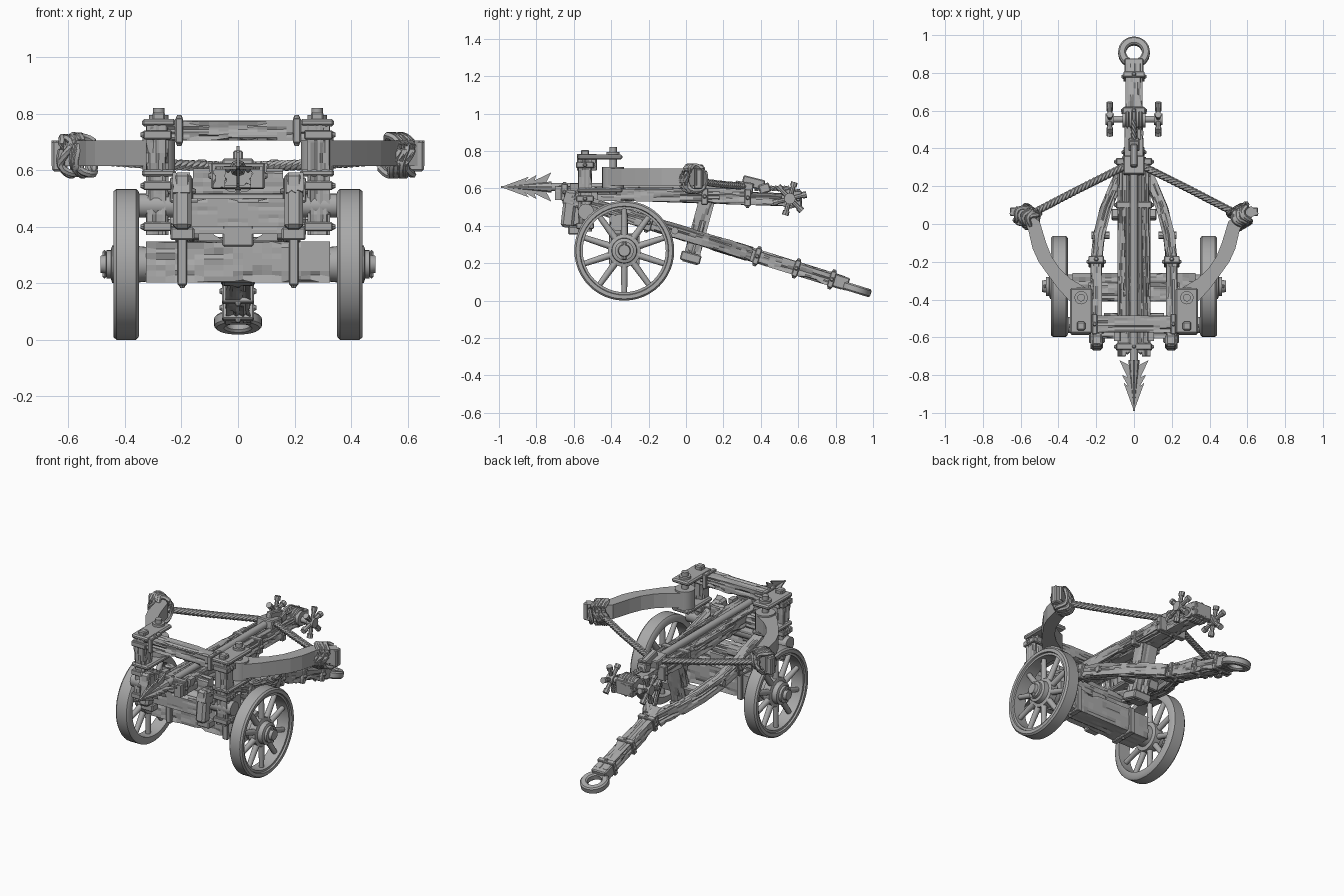
import bpy, bmesh, math, random
from mathutils import Vector as V, Matrix

random.seed(4)
if "Cube" in bpy.data.objects:
    bpy.data.objects.remove(bpy.data.objects["Cube"])

grey = bpy.data.materials.new("plain_grey")
grey.use_nodes = True
COLOUR = (0.4, 0.4, 0.4, 1)
grey.diffuse_color = COLOUR
grey.node_tree.nodes["Principled BSDF"].inputs["Base Color"].default_value = COLOUR
SIDES = ((1, "left"), (-1, "right"))


def finish(name, bm, smooth=False):
    bmesh.ops.recalc_face_normals(bm, faces=bm.faces)
    me = bpy.data.meshes.new(name)
    bm.to_mesh(me)
    bm.free()
    me.materials.append(grey)
    ob = bpy.data.objects.new(name, me)
    bpy.context.collection.objects.link(ob)
    if smooth:
        bpy.ops.object.select_all(action='DESELECT')
        ob.select_set(True)
        bpy.context.view_layer.objects.active = ob
        bpy.ops.object.shade_smooth_by_angle(angle=0.7)
    return ob


def box(name, centre, size, tilt=0, bevel=0.006):
    bm = bmesh.new()
    m = Matrix.Translation(centre) @ Matrix.Rotation(tilt, 4, 'X') @ Matrix.Diagonal((*size, 1))
    bmesh.ops.create_cube(bm, size=1, matrix=m)
    bmesh.ops.bevel(bm, geom=bm.edges[:], offset=bevel, segments=1, affect='EDGES')
    return finish(name, bm)


def rod(name, a, b, r, r2=None, n=16):
    a, b = V(a), V(b)
    bm = bmesh.new()
    m = Matrix.Translation((a + b) / 2) @ (b - a).to_track_quat('Z', 'Y').to_matrix().to_4x4()
    bmesh.ops.create_cone(bm, cap_ends=True, segments=n, radius1=r, radius2=r if r2 is None else r2,
                          depth=(b - a).length, matrix=m)
    return finish(name, bm, True)


def prism(name, pts, vec):
    bm = bmesh.new()
    f = bm.faces.new([bm.verts.new(p) for p in pts])
    out = bmesh.ops.extrude_face_region(bm, geom=[f])["geom"]
    bmesh.ops.translate(bm, vec=vec, verts=[g for g in out if isinstance(g, bmesh.types.BMVert)])
    return finish(name, bm)


def skin(name, rings, closed=False, smooth=False):
    bm = bmesh.new()
    rows = [[bm.verts.new(p) for p in ring] for ring in rings]
    n = len(rows[0])
    for i in range(len(rows) if closed else len(rows) - 1):
        a, b = rows[i], rows[(i + 1) % len(rows)]
        for j in range(n):
            bm.faces.new((a[j], a[(j + 1) % n], b[(j + 1) % n], b[j]))
    if not closed:
        bm.faces.new(rows[0])
        bm.faces.new(rows[-1])
    return finish(name, bm, smooth)


def resample(pts, step):
    pts, out = [V(p) for p in pts], []
    for a, b in zip(pts, pts[1:]):
        k = max(1, round((b - a).length / step))
        out += [a.lerp(b, i / k) for i in range(k)]
    return out + [pts[-1]]


def frames(pts, closed=False):
    n = len(pts)
    for i, p in enumerate(pts):
        a = pts[i - 1] if i or closed else p
        b = pts[(i + 1) % n] if i < n - 1 or closed else p
        t = (b - a).normalized()
        side = V((1, 0, 0)) if abs(t.z) > 0.9 else t.cross(V((0, 0, 1))).normalized()
        yield p, side, side.cross(t).normalized()


def timber(name, pts, w, h, per=7):
    # rough beam: each line along the grain dips in and out at random
    outline = []
    for k in range(4):
        for i in range(per):
            outline.append(Matrix.Rotation(k * math.pi / 2, 2) @ V((0.5, i / per - 0.5)))
    depth, rings = [0] * len(outline), []
    for p, s, u in frames(resample(pts, 0.035)):
        ring = []
        for j, o in enumerate(outline):
            if random.random() < 0.4:
                depth[j] = random.choice((0, 0, 0.003, 0.009))
            ring.append(p + s * o.x * (w - 2 * depth[j]) + u * o.y * (h - 2 * depth[j]))
        rings.append(ring)
    return skin(name, rings)


def tube(name, pts, r, closed=False, n=6):
    ang = [2 * math.pi * k / n for k in range(n)]
    return skin(name, [[p + (s * math.cos(a) + u * math.sin(a)) * r for a in ang]
                       for p, s, u in frames(pts, closed)], closed, True)


def rope(name, pts, r, pitch=0.07):
    path = list(frames(resample(pts, 0.008)))
    for k in range(3):
        strand, run, last = [], 0, path[0][0]
        for p, s, u in path:
            run += (p - last).length
            last = p
            a = 2 * math.pi * (run / pitch + k / 3)
            strand.append(p + (s * math.cos(a) + u * math.sin(a)) * r * 0.5)
        tube(f"{name}_strand_{k + 1}", strand, r * 0.6)


def lathe(name, profile, y, z, sign, n=40):
    rings = [[V((sign * x, y + r * math.cos(2 * math.pi * k / n), z + r * math.sin(2 * math.pi * k / n)))
              for x, r in profile] for k in range(n)]
    return skin(name, rings, True, True)


def strap(name, c, w, h, length, tilt=0):
    # metal band with a rivet on each face
    c, rot = V(c), Matrix.Rotation(tilt, 3, 'X')
    box(name, c, (w, length, h), tilt, 0.004)
    for d in (V((w / 2, 0, 0)), V((-w / 2, 0, 0)), rot @ V((0, 0, h / 2)), rot @ V((0, 0, -h / 2))):
        rod(name + "_rivet", c + d, c + d + d.normalized() * 0.01, 0.012, 0.007, 8)


# Wheels
WY, WZ = -0.33, 0.267
for s, side in SIDES:
    lathe(f"{side}_wheel_rim", [(.35, .255), (.36, .267), (.43, .267), (.44, .258), (.44, .238),
                                (.43, .235), (.43, .222), (.35, .222)], WY, WZ, s, 48)
    lathe(f"{side}_hub", [(.31, .001), (.31, .06), (.36, .065), (.365, .088), (.41, .088), (.415, .068),
                          (.445, .066), (.45, .05), (.465, .05), (.467, .034), (.486, .03), (.486, .001)], WY, WZ, s, 28)
    for k in range(10):
        a = 2 * math.pi * (k + 0.5) / 10
        d = V((0, math.cos(a), math.sin(a)))
        c = V((s * 0.395, WY, WZ))
        rod(f"{side}_spoke", c + d * 0.07, c + d * 0.23, 0.019, 0.015, 10)
    box(f"{side}_linch_pin", (s * 0.472, WY, WZ), (0.014, 0.022, 0.1))

# Axle and cross members
timber("axle_beam", [(-.325, WY, .275), (.325, WY, .275)], .14, .145)
timber("front_cross_beam", [(-.18, -.56, .45), (.18, -.56, .45)], .09, .1)
timber("upper_cross_beam", [(-.31, -.53, .74), (.31, -.53, .74)], .09, .07)
timber("bolster", [(-.24, -.36, .42), (.24, -.36, .42)], .1, .09)
timber("breast_plank", [(-.16, -.5, .55), (.16, -.5, .55)], .06, .11)
box("axle_saddle", (0, -.36, .37), (.11, .1, .08))
rod("front_roller", (-.35, -.535, .475), (.35, -.535, .475), .043)

# Trail: two legs that join into one pole
SLOPE = -math.atan(0.31)
def trail_z(y):
    return 0.355 - 0.31 * y

for s, side in SIDES:
    plan = [(.2, -.65), (.2, -.2), (.185, -.06), (.15, .08), (.1, .2), (.035, .34)]
    timber(f"{side}_trail_leg", [(s * x, y, trail_z(y)) for x, y in plan], .062, .075)
    for y in (-.55, -.2):
        strap(f"{side}_leg_strap", (s * .2, y, trail_z(y)), .082, .09, .04, SLOPE)
    box(f"{side}_leg_shoe", (s * .197, -.625, .49), (.065, .07, .2), -.12, .014)
    box(f"{side}_shoe_foot", (s * .197, -.6, .375), (.085, .06, .045))
    strap(f"{side}_axle_strap", (s * .197, WY, .275), .035, .165, .165)
    rod(f"{side}_leg_bolt", (s * .13, -.06, trail_z(-.06)), (s * .225, -.06, trail_z(-.06)), .02, n=8)
    prism(f"{side}_corner_brace", [(s * .05, -.4, .35), (s * .14, -.4, .35), (s * .14, -.4, .41), (s * .09, -.4, .375)], (0, .05, 0))
timber("trail_pole", [(0, .28, trail_z(.28)), (0, .84, trail_z(.84))], .09, .075)
for y in (.38, .59, .78):
    strap("trail_strap", (0, y, trail_z(y)), .112, .09, .03, SLOPE)
box("hitch_socket", (0, .82, trail_z(.82)), (.1, .1, .07), SLOPE)

# Hitch ring
centre, ring = V((0, .908, .062)), []
tilt = Matrix.Rotation(SLOPE, 3, 'X')
for k in range(32):
    a = 2 * math.pi * k / 32
    d = V((math.cos(a), math.sin(a), 0))
    ring.append([centre + tilt @ (d * r + V((0, 0, z))) for r, z in
                 ((.042, -.014), (.05, -.022), (.076, -.022), (.084, -.014), (.084, .014), (.076, .022), (.05, .022), (.042, .014))])
skin("hitch_ring", ring, True, True)

# Stock with twin rails and sloping prop
def stock_z(y):
    return 0.56 - 0.03 * y

timber("stock", [(0, -.68, stock_z(-.68)), (0, .62, stock_z(.62) - .005)], .1, .07)
for s, side in SIDES:
    timber(f"{side}_rail", [(s * .066, -.7, .575), (s * .066, .32, .56)], .045, .075)
    box(f"{side}_groove_lip", (s * .035, -.18, .595), (.02, 1.02, .02), -.015)
for y, w in ((-.65, .19), (.1, .19), (.33, .19), (.6, .12)):
    strap("stock_strap", (0, y, stock_z(y)), w, .09, .035, -.03)
timber("prop", [(0, .11, .53), (0, .02, .2)], .1, .085)
box("prop_cross_bar", (0, .05, .33), (.24, .05, .06), -.27)
box("prop_foot", (0, .025, .23), (.12, .11, .05), -.27)

# Half-round yoke under the bolt
arc = [(r * math.cos(a), -.62, .625 + r * math.sin(a)) for r, order in ((.105, 1), (.075, -1))
       for a in [math.pi + math.pi * k / 10 for k in range(11)][::order]]
prism("bolt_yoke", arc, (0, .05, 0))

# Bolt with four-bladed barbed head
rod("bolt_shaft", (0, -.8, .607), (0, .3, .607), .022, n=14)
rod("bolt_head_core", (0, -.72, .607), (0, -.985, .607), .03, .002, 8)
half = [(-.99, 0), (-.84, .055), (-.86, .03), (-.8, .064), (-.81, .035), (-.72, .078), (-.75, .02)]
outline = half + [(y, -w) for y, w in half[:0:-1]]
prism("bolt_blade_flat", [(w, y, .602) for y, w in outline], (0, 0, .01))
prism("bolt_blade_upright", [(-.005, y, .607 + w) for y, w in outline], (.01, 0, 0))

# Trigger block and string catch
box("trigger_block", (0, .31, .605), (.11, .1, .06), -.15)
box("trigger_catch", (0, .36, .63), (.035, .12, .055), -.25)
box("trigger_tail", (0, .42, .6), (.06, .06, .05), .3)

# Windlass with spoked handles
rod("windlass_axle", (-.15, .555, .545), (.15, .555, .545), .018)
rod("windlass_drum", (-.06, .555, .55), (.06, .555, .55), .045)
for s, side in SIDES:
    rod(f"{side}_windlass_hub", (s * .105, .555, .545), (s * .15, .555, .545), .03)
    for k in range(3):
        a = math.pi * k / 3 + .25
        d = V((0, math.cos(a), math.sin(a))) * .085
        c = V((s * .128, .555, .545))
        rod(f"{side}_windlass_handle", c - d, c + d, .0125, n=8)
        for e in (d, -d):
            rod(f"{side}_handle_knob", c + e * .8, c + e * 1.08, .018, n=8)
rope("windlass_rope", [(0, .37, .6), (0, .55, .6)], .014)
for k in range(5):
    tube("windlass_coil", [V((-.036 + k * .018, .555 + .05 * math.cos(a), .55 + .05 * math.sin(a)))
                           for a in [2 * math.pi * j / 16 for j in range(16)]], .01, True)

# Bow side frames, limbs, knots and string
for s, side in SIDES:
    timber(f"{side}_post", [(s * .285, -.54, .37), (s * .285, -.54, .77)], .08, .075)
    for z in (.4, .545, .725):
        strap(f"{side}_post_strap", (s * .285, -.54, z), .1, .032, .095)
    strap(f"{side}_beam_strap", (s * .208, -.53, .74), .028, .09, .108)
    for z in (.59, .768):
        box(f"{side}_pivot_plate", (s * .28, -.46, z), (.12, .24, .026), 0, .008)
    rod(f"{side}_pivot_pin", (s * .28, -.39, .57), (s * .28, -.39, .82), .02)
    rod(f"{side}_pivot_collar", (s * .28, -.39, .6), (s * .28, -.39, .715), .058, n=24)
    rod(f"{side}_pivot_washer", (s * .28, -.39, .78), (s * .28, -.39, .795), .035, n=20)
    box(f"{side}_post_cap", (s * .28, -.54, .79), (.045, .045, .03))
    limb = [(.26, -.335), (.335, -.29), (.39, -.24), (.435, -.175), (.465, -.1), (.5, .015), (.55, .05), (.62, .095),
            (.66, .055), (.59, .02), (.56, -.03), (.537, -.13), (.505, -.2), (.455, -.27), (.4, -.345), (.32, -.43)]
    prism(f"{side}_bow_limb", [(s * x, y, .615) for x, y in limb], (0, 0, .09))
    box(f"{side}_limb_tip", (s * .63, .065, .65), (.055, .045, .108))
    for k in range(7):
        q = Matrix.Rotation(s * (.35 + random.uniform(-.4, .4)), 3, 'Z') @ Matrix.Rotation(random.uniform(-.35, .35), 3, 'Y')
        c = V((s * (.535 + .01 * k), .02 + .006 * k, .652))
        tube(f"{side}_knot_coil", [c + q @ V((0.012 * math.sin(3 * a), .052 * math.cos(a), .07 * math.sin(a)))
                                   for a in [2 * math.pi * j / 24 for j in range(24)]], .013, True)
    rope(f"{side}_bowstring", [(s * .55, .05, .64), (s * .3, .18, .622), (s * .06, .3, .612), (0, .305, .612)], .019)
